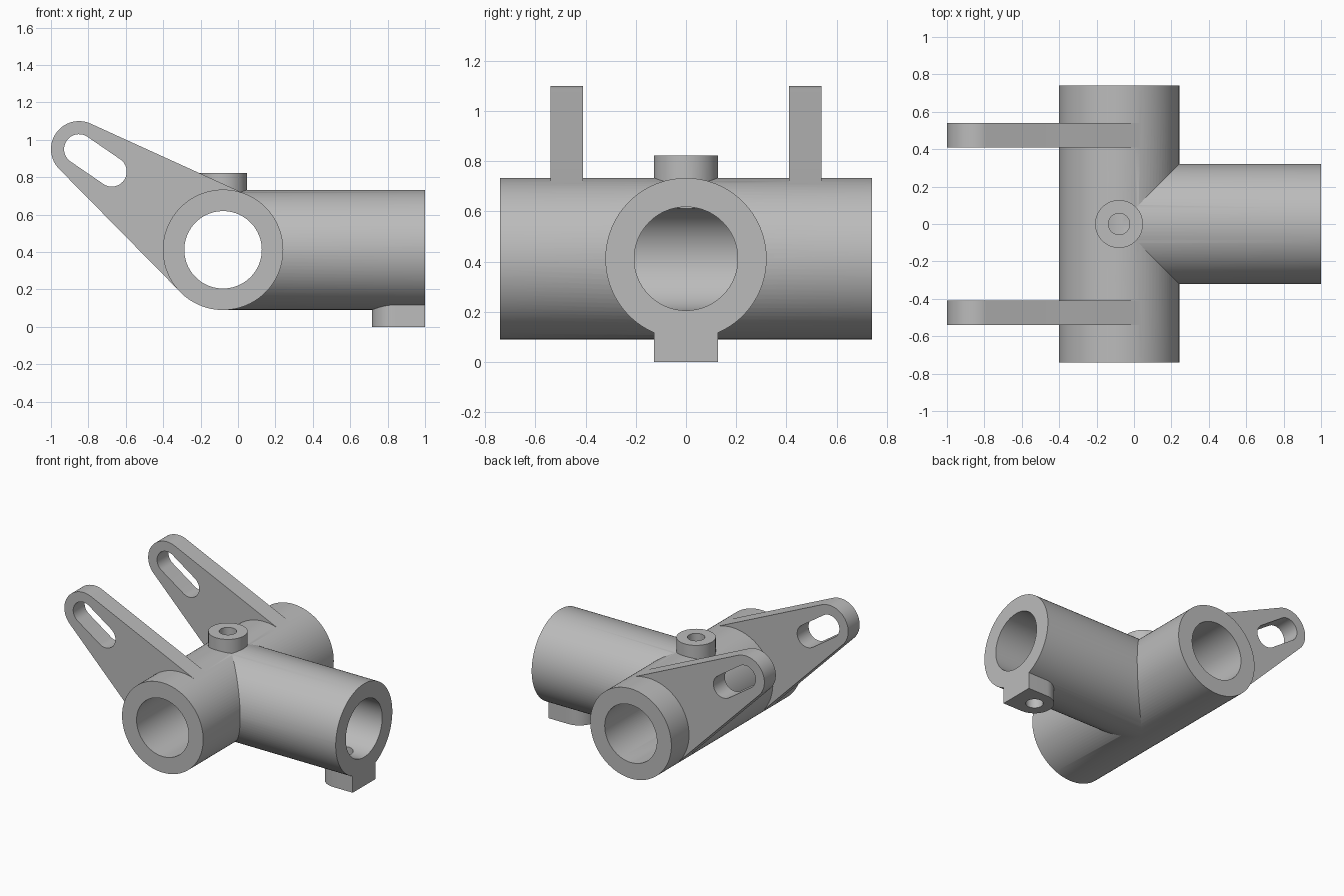
import bpy, bmesh, math
from mathutils import Matrix, Vector

cube = bpy.data.objects.get("Cube")
if cube:
    bpy.data.objects.remove(cube, do_unlink=True)

AXIS_X, AXIS_Z = -0.08, 0.412      # where the two tubes meet
OUTER, INNER = 0.322, 0.207        # tube radii
BOSS, HOLE = 0.128, 0.057          # boss radii
FOOT_X = 0.845                     # centre of the underside boss
TIP, TIP_R, SLOT_R = Vector((-0.85, 0.95)), 0.15, 0.08
SLOT_END = Vector((-0.675, 0.83))

grey = bpy.data.materials.new("cast grey")
grey.use_nodes = True
colour = (0.5, 0.5, 0.5, 1)
grey.diffuse_color = colour
grey.node_tree.nodes["Principled BSDF"].inputs["Base Color"].default_value = colour


def finish(name, bm):
    bmesh.ops.recalc_face_normals(bm, faces=bm.faces)
    mesh = bpy.data.meshes.new(name)
    bm.to_mesh(mesh)
    bm.free()
    mesh.materials.append(grey)
    obj = bpy.data.objects.new(name, mesh)
    bpy.context.collection.objects.link(obj)
    return obj


def cylinder(name, axis, radius, start, end, sides=96):
    """Cylinder along an axis letter between two points."""
    start, end = Vector(start), Vector(end)
    turn = {"x": Matrix.Rotation(math.pi / 2, 4, "Y"),
            "y": Matrix.Rotation(math.pi / 2, 4, "X"),
            "z": Matrix.Identity(4)}[axis]
    bm = bmesh.new()
    bmesh.ops.create_cone(bm, cap_ends=True, segments=sides, radius1=radius,
                          radius2=radius, depth=(end - start).length,
                          matrix=Matrix.Translation((start + end) / 2) @ turn)
    return finish(name, bm)


def box(name, low, high):
    low, high = Vector(low), Vector(high)
    bm = bmesh.new()
    bmesh.ops.create_cube(bm, size=1, matrix=Matrix.Translation((low + high) / 2)
                          @ Matrix.Diagonal((high - low).to_4d()))
    return finish(name, bm)


def rounded_link(name, c1, r1, c2, r2, y0, y1, steps=40):
    """Plate in the xz plane wrapping two circles with tangent sides."""
    d = c2 - c1
    base = math.atan2(d.y, d.x)
    tangent = math.acos((r1 - r2) / d.length)
    outline = []
    for c, r, a0, a1 in ((c1, r1, tangent, 2 * math.pi - tangent),
                         (c2, r2, -tangent, tangent)):
        for i in range(steps + 1):
            a = base + a0 + (a1 - a0) * i / steps
            outline.append((c.x + r * math.cos(a), y0, c.y + r * math.sin(a)))
    bm = bmesh.new()
    face = bm.faces.new([bm.verts.new(p) for p in outline])
    out = bmesh.ops.extrude_face_region(bm, geom=[face])
    verts = [v for v in out["geom"] if isinstance(v, bmesh.types.BMVert)]
    bmesh.ops.translate(bm, verts=verts, vec=(0, y1 - y0, 0))
    return finish(name, bm)


def combine(target, tool, operation):
    mod = target.modifiers.new(tool.name, "BOOLEAN")
    mod.operation, mod.solver, mod.object = operation, "EXACT", tool
    bpy.context.view_layer.objects.active = target
    bpy.ops.object.modifier_apply(modifier=mod.name)
    bpy.data.objects.remove(tool, do_unlink=True)


# Cross tube and the side tube that branches from it
body = cylinder("tee_bracket", "y", OUTER, (AXIS_X, -0.74, AXIS_Z), (AXIS_X, 0.74, AXIS_Z))
hub = Vector((AXIS_X, AXIS_Z))
added = [cylinder("side_tube", "x", OUTER - 0.001, (AXIS_X, 0, AXIS_Z), (1.1, 0, AXIS_Z))]

# Pair of slotted arms
for side, y in (("right", -0.54), ("left", 0.41)):
    added.append(rounded_link(side + "_arm", hub, OUTER - 0.001, TIP, TIP_R, y, y + 0.13))

# Top boss, and underside boss with a rounded inner end
added.append(cylinder("top_boss", "z", BOSS, (AXIS_X, 0, 0.5), (AXIS_X, 0, 0.822), 64))
foot = cylinder("foot_boss", "z", BOSS, (FOOT_X, 0, 0), (FOOT_X, 0, 0.3), 64)
combine(foot, box("foot_block", (FOOT_X, -BOSS, 0), (1.1, BOSS, 0.3)), "UNION")
added.append(foot)
for part in added:
    combine(body, part, "UNION")

# Trim the branch end, then open the bores, slots and screw holes
cuts = [box("end_trim", (1, -1, -1), (2, 1, 2)),
        cylinder("cross_bore", "y", INNER, (AXIS_X, -1, AXIS_Z), (AXIS_X, 1, AXIS_Z)),
        cylinder("side_bore", "x", INNER - 0.001, (AXIS_X, 0, AXIS_Z), (1.2, 0, AXIS_Z)),
        rounded_link("slots", SLOT_END, SLOT_R, TIP, SLOT_R, -1, 1, 24),
        cylinder("top_hole", "z", HOLE, (AXIS_X, 0, AXIS_Z), (AXIS_X, 0, 1), 48),
        cylinder("foot_hole", "z", HOLE, (FOOT_X, 0, -0.2), (FOOT_X, 0, AXIS_Z), 48)]
for cut in cuts:
    combine(body, cut, "DIFFERENCE")

# Smooth the round walls, keep edges crisp
bpy.ops.object.select_all(action="DESELECT")
body.select_set(True)
bpy.context.view_layer.objects.active = body
bpy.ops.object.shade_smooth_by_angle(angle=math.radians(25))
